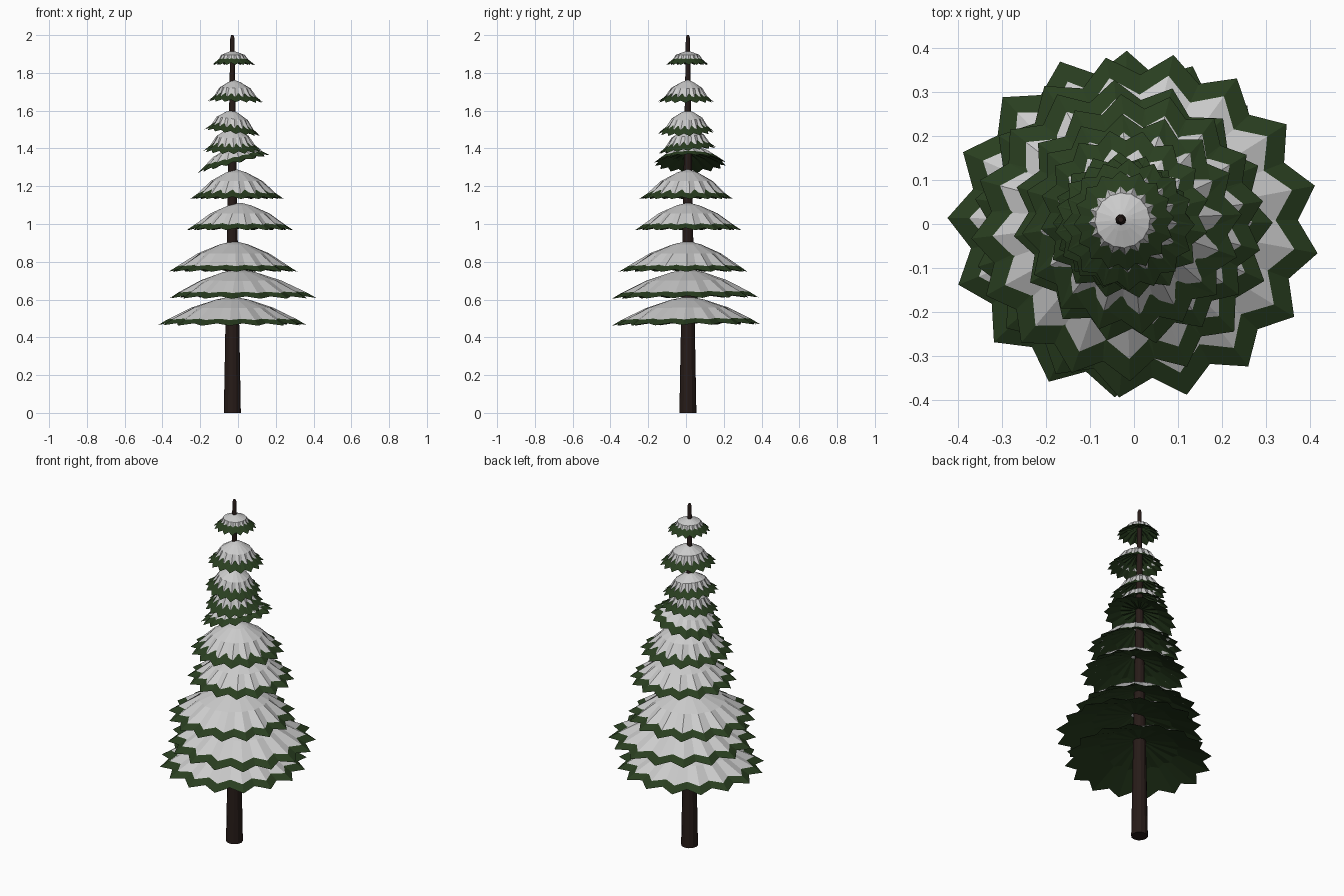
import bpy, bmesh, math, random
from mathutils import Vector

if "Cube" in bpy.data.objects:
    bpy.data.objects.remove(bpy.data.objects["Cube"])
random.seed(4)

def material(name, rgb):
    m = bpy.data.materials.new(name)
    m.diffuse_color = (*rgb, 1)
    m.use_nodes = True
    m.node_tree.nodes["Principled BSDF"].inputs["Base Color"].default_value = m.diffuse_color
    return m

GREEN = material("needles", (0.022, 0.048, 0.014))
SNOW = material("snow", (0.8, 0.8, 0.8))
BARK = material("bark", (0.02, 0.011, 0.009))

def build(name, rings, bands, mats, cap=False):
    """Loft rings of points; bands gives the material index between rings."""
    bm = bmesh.new()
    vs = [[bm.verts.new(p) for p in r] for r in rings]
    n = len(rings[0])
    for a, b, mi in zip(vs, vs[1:], bands):
        for i in range(n):
            j = (i + 1) % n
            f = bm.faces.new((a[i], a[j], b[j], b[i]))
            f.material_index = mi
    if cap:
        bm.faces.new(vs[0])
        bm.faces.new(vs[-1])
    bmesh.ops.recalc_face_normals(bm, faces=bm.faces)
    me = bpy.data.meshes.new(name)
    bm.to_mesh(me)
    bm.free()
    for m in mats:
        me.materials.append(m)
    ob = bpy.data.objects.new(name, me)
    bpy.context.collection.objects.link(ob)
    return ob

TX, TY = -0.03, 0.01   # trunk axis

# Tapered trunk
profile = [(0.045, 0), (0.036, 0.5), (0.028, 0.95), (0.014, 1.78), (0.011, 1.985), (0.006, 2.0)]
N = 12
build("trunk", [[(TX + r * math.cos(2 * math.pi * i / N), TY + r * math.sin(2 * math.pi * i / N), z)
                 for i in range(N)] for r, z in profile], [0] * 5, [BARK], cap=True)

POINTS = 16   # teeth per branch tier

def tier(k, cx, cy, R, z, top, sx, sy, phase, ax):
    """Star-edged umbrella: snow cap, green rim and pleated green underside."""
    H = top - z
    band = 0.03 + 0.05 * R

    def ring(r, h, star, lift=0.0):
        t = 1 - r / R                         # 1 at the apex, 0 at the rim
        pts = []
        for i in range(2 * POINTS):
            a = phase + math.pi * i / POINTS
            odd = i % 2
            rr = r - (0.125 * R * star if odd else 0)
            x, y = rr * math.cos(a), rr * math.sin(a)
            px = cx + (ax - cx) * t + x
            py = cy + (TY - cy) * t + y
            pts.append((px, py, z + h + sx * x + sy * y + (lift if odd else 0)))
        return pts

    hb = 0.03
    r_s = R - band
    rings = [
        ring(0.03 * R, H, 0),
        ring(0.22 * R, H * 0.90, 0),
        ring(0.55 * R, hb + (H - hb) * 0.52, 0.15),
        ring(r_s, hb, 0.95, 0.006),
        ring(R, 0, 1, 0.012),
        ring(0.55 * R, (H - 0.02) * 0.5, 0.3, 0.01),
        ring(0.05 * R, H - 0.03, 0),
    ]
    build(f"branch_tier_{k}", rings, [0, 0, 0, 1, 1, 1], [SNOW, GREEN])

# centre x, centre y, radius, rim z, apex z, slope x, slope y, phase (deg), apex x
TIERS = [
    (-0.030, 0.000, 0.393, 0.465, 0.615, 0.00, 0.01, -2, -0.03),
    (0.028, -0.005, 0.393, 0.608, 0.760, 0.00, 0.01, -9, 0.0),
    (-0.027, -0.015, 0.342, 0.747, 0.908, 0.00, 0.00, 3, -0.02),
    (0.010, 0.012, 0.285, 0.967, 1.112, 0.00, 0.00, 8, 0.01),
    (-0.005, 0.000, 0.250, 1.132, 1.288, 0.00, 0.00, 5, -0.01),
    (-0.022, 0.022, 0.192, 1.318, 1.412, 0.25, 0.00, 10, -0.03),
    (-0.028, 0.007, 0.156, 1.387, 1.510, 0.00, 0.11, 2, -0.03),
    (-0.030, 0.000, 0.150, 1.483, 1.602, -0.12, 0.03, 7, -0.03),
    (-0.012, -0.002, 0.150, 1.645, 1.762, -0.03, 0.00, 0, -0.02),
    (-0.023, 0.007, 0.114, 1.842, 1.917, 0.00, 0.00, 4, -0.03),
]
for k, (cx, cy, R, z, top, sx, sy, ph, ax) in enumerate(TIERS, 1):
    tier(k, cx, cy, R, z, top, sx, sy, math.radians(ph), ax)
